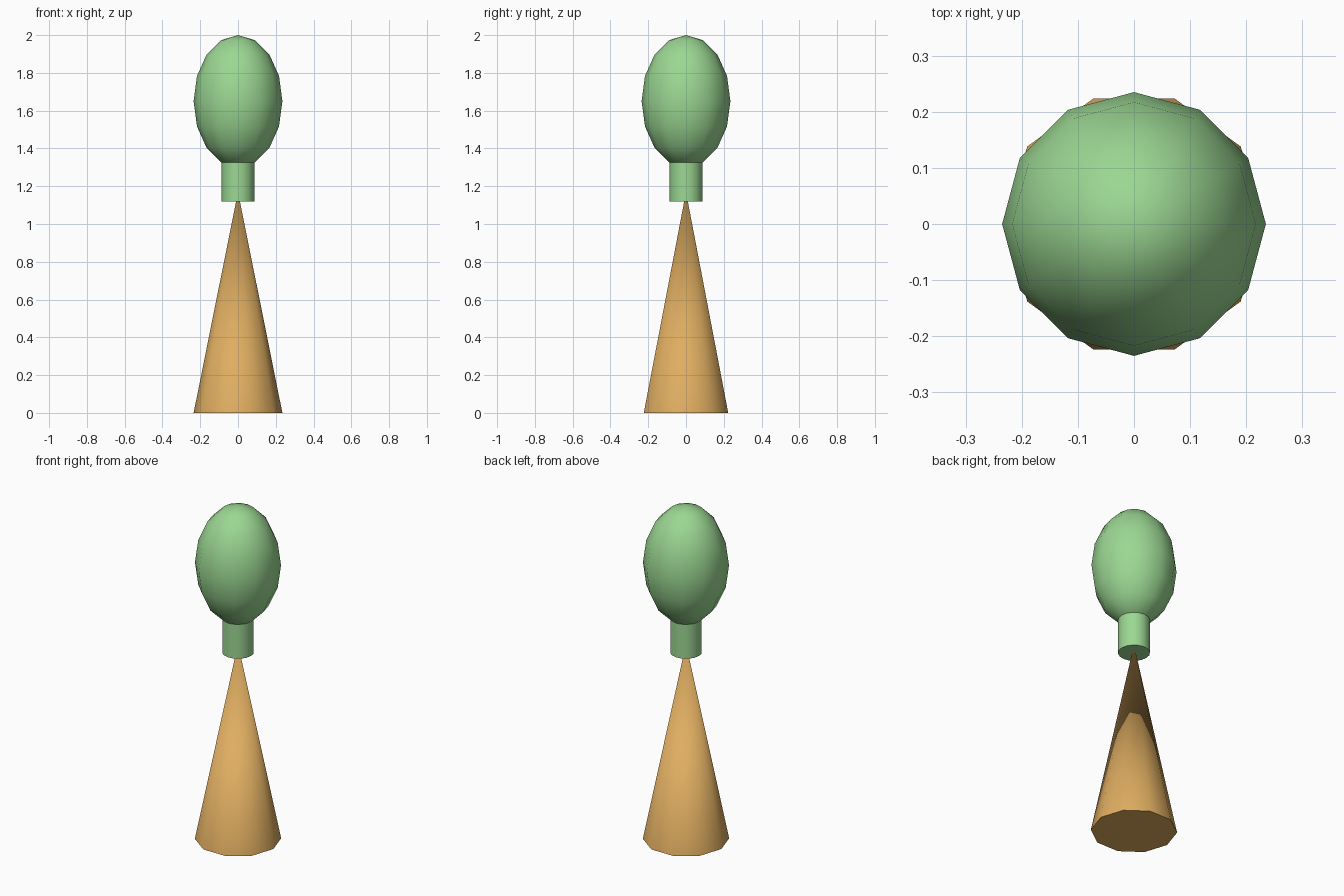
import bpy
import math

if "Cube" in bpy.data.objects:
    bpy.data.objects.remove(bpy.data.objects["Cube"])


def material(name, rgb):
    m = bpy.data.materials.new(name)
    m.diffuse_color = (*rgb, 1.0)
    m.use_nodes = True
    m.node_tree.nodes["Principled BSDF"].inputs["Base Color"].default_value = m.diffuse_color
    return m


green = material("leaf_green", (0.33, 0.68, 0.29))
tan = material("warm_tan", (0.74, 0.42, 0.12))


def finish(name, mat):
    ob = bpy.context.object
    ob.name = name
    ob.data.materials.append(mat)
    bpy.ops.object.transform_apply(location=False, rotation=True, scale=True)
    bpy.ops.object.shade_smooth_by_angle(angle=math.radians(50))
    return ob


# Ten-sided cone body, with a corner pointing along +x
H = 1.17
bpy.ops.mesh.primitive_cone_add(vertices=10, radius1=0.235, radius2=0, depth=H,
                                location=(0, 0, H / 2),
                                rotation=(0, 0, math.pi / 2))
finish("cone_body", tan)

# Short neck
bpy.ops.mesh.primitive_cylinder_add(vertices=16, radius=0.087, depth=0.205,
                                    location=(0, 0, 1.2225))
finish("neck", green)

# Egg-shaped head
bpy.ops.mesh.primitive_uv_sphere_add(segments=12, ring_count=8, radius=1,
                                     location=(0, 0, 1.65))
bpy.context.object.scale = (0.235, 0.235, 0.35)
finish("head", green)
